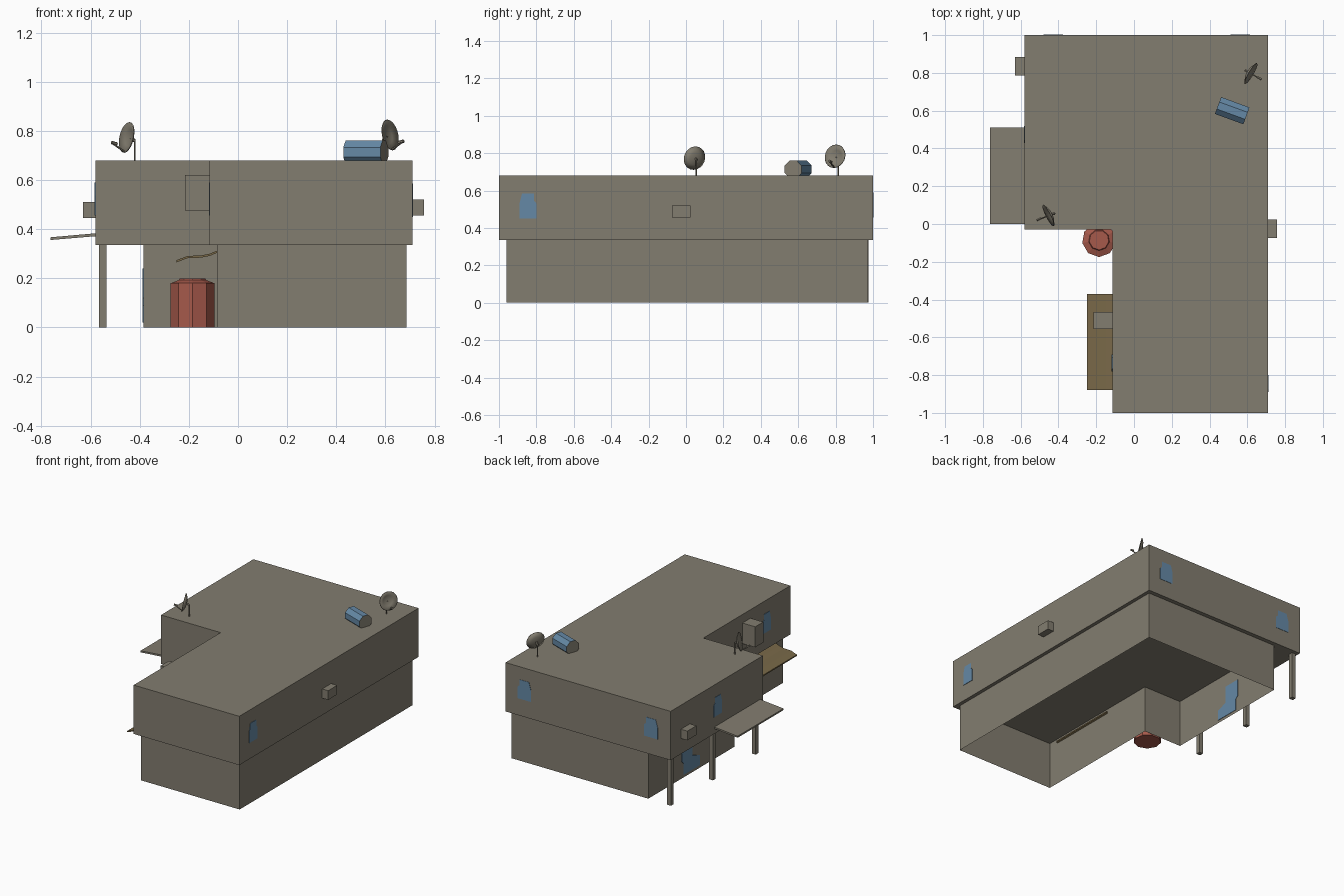
import bpy, bmesh, math
from mathutils import Vector, Matrix

if "Cube" in bpy.data.objects:
    bpy.data.objects.remove(bpy.data.objects["Cube"])


def mat(name, rgb):
    m = bpy.data.materials.new(name)
    m.diffuse_color = (*rgb, 1)
    m.use_nodes = True
    m.node_tree.nodes["Principled BSDF"].inputs["Base Color"].default_value = m.diffuse_color
    return m


GREY = mat("plaster grey", (0.225, 0.205, 0.16))
BLUE = mat("window blue", (0.13, 0.25, 0.38))
RED = mat("clay red", (0.38, 0.10, 0.07))
WOOD = mat("awning brown", (0.19, 0.14, 0.065))


def finish(bm, name, *mats):
    bmesh.ops.recalc_face_normals(bm, faces=bm.faces)
    me = bpy.data.meshes.new(name)
    bm.to_mesh(me)
    bm.free()
    for m in mats:
        me.materials.append(m)
    ob = bpy.data.objects.new(name, me)
    bpy.context.collection.objects.link(ob)
    return ob


def prism(name, pts, offset, m, caps=True):
    """Extrude a 3D outline along an offset vector."""
    bm = bmesh.new()
    off = Vector(offset)
    a = [bm.verts.new(p) for p in pts]
    b = [bm.verts.new(Vector(p) + off) for p in pts]
    n = len(a)
    for i in range(n):
        j = (i + 1) % n
        bm.faces.new((a[i], a[j], b[j], b[i]))
    if caps:
        bm.faces.new(a)
        bm.faces.new(b)
    return finish(bm, name, m)


def box(name, x0, x1, y0, y1, z0, z1, m=GREY):
    pts = [(x0, y0, z0), (x1, y0, z0), (x1, y1, z0), (x0, y1, z0)]
    return prism(name, pts, (0, 0, z1 - z0), m)


def ell(x0, xi, x1, y0, yi, y1, z):
    return [(xi, y0, z), (x1, y0, z), (x1, y1, z), (x0, y1, z), (x0, yi, z), (xi, yi, z)]


def rod(name, p, q, r, m=GREY, n=6):
    p, q = Vector(p), Vector(q)
    bm = bmesh.new()
    bmesh.ops.create_cone(bm, cap_ends=True, segments=n, radius1=r, radius2=r, depth=(q - p).length)
    rot = (q - p).to_track_quat('Z', 'Y').to_matrix().to_4x4()
    bm.transform(Matrix.Translation((p + q) / 2) @ rot)
    return finish(bm, name, m)


def lathe(bm, profile, n, phase=0):
    rings = [[bm.verts.new((r * math.cos(phase + 2 * math.pi * i / n),
                            r * math.sin(phase + 2 * math.pi * i / n), z)) for i in range(n)]
             for r, z in profile]
    for a, b in zip(rings, rings[1:]):
        for i in range(n):
            j = (i + 1) % n
            bm.faces.new((a[i], a[j], b[j], b[i]))
    bm.faces.new(rings[0])
    bm.faces.new(rings[-1])


# Two storeys: open-bottomed ground floor and overhanging upper floor
prism("lower_storey", ell(-0.385, -0.085, 0.685, -0.96, 0.01, 0.97, 0), (0, 0, 0.335), GREY, caps=False)
prism("upper_storey", ell(-0.58, -0.115, 0.71, -1, -0.03, 1, 0.335), (0, 0, 0.345), GREY)

# Posts under the overhang
for i, y in enumerate((0.96, 0.49, 0.015)):
    box(f"post_{i}", -0.565, -0.535, y - 0.015, y + 0.015, 0, 0.335)

# Wall boxes
box("wall_unit_left", -0.63, -0.57, 0.785, 0.885, 0.445, 0.51)
box("wall_unit_right", 0.70, 0.757, -0.075, 0.025, 0.455, 0.52)
box("wall_cabinet", -0.215, -0.11, -0.555, -0.465, 0.475, 0.62)

# Sloping canopy on the left, wavy awning by the entrance
prism("left_canopy", [(-0.762, 0, 0.356), (-0.57, 0, 0.372), (-0.57, 0, 0.384), (-0.762, 0, 0.367)],
      (0, 0.512, 0), GREY)
wave = [(-0.25, 0.265), (-0.205, 0.282), (-0.15, 0.284), (-0.115, 0.291), (-0.075, 0.308)]
prism("entrance_awning", [(x, -0.88, z) for x, z in wave] + [(x, -0.88, z + 0.009) for x, z in wave[::-1]],
      (0, 0.51, 0), WOOD)


# Windows: thin plates with a narrower top, u runs along the wall
def window(name, axis, d, u0, u1, z0, z1, step=0.015):
    s, zm = (u1 - u0) * 0.15, z0 + (z1 - z0) * 0.6
    outline = [(u0, z0), (u1, z0), (u1, zm), (u1 - s, zm + step), (u1 - s, z1), (u0 + s, z1), (u0, zm)]
    plate(name, axis, d, outline)


def plate(name, axis, d, outline):
    t = 0.003
    if axis == 'x':
        prism(name, [(d - t, u, z) for u, z in outline], (2 * t, 0, 0), BLUE)
    else:
        prism(name, [(u, d - t, z) for u, z in outline], (0, 2 * t, 0), BLUE)


window("window_right", 'x', 0.71, -0.89, -0.80, 0.45, 0.585)
window("window_back_a", 'y', 1.0 - 0.001, 0.51, 0.615, 0.455, 0.59)
window("window_back_b", 'y', 1.0 - 0.001, -0.48, -0.375, 0.455, 0.59)
window("window_left", 'x', -0.58, 0.43, 0.52, 0.455, 0.59)
window("window_entrance", 'x', -0.115, -0.78, -0.69, 0.455, 0.59)
plate("window_lower", 'x', -0.385, [(0.40, 0.02), (0.58, 0.02), (0.58, 0.1), (0.60, 0.12), (0.60, 0.24),
                                    (0.48, 0.24), (0.48, 0.12), (0.40, 0.09)])

# Nine-sided barrel
bm = bmesh.new()
lathe(bm, [(0.09, 0), (0.09, 0.18), (0.056, 0.193), (0.052, 0.2)], 9, -math.pi / 2)
bm.transform(Matrix.Translation((-0.185, -0.085, 0)))
finish(bm, "barrel", RED)

# Eight-sided roof tank lying down, with grey ends
bm = bmesh.new()
lathe(bm, [(0.0515, -0.08), (0.0515, 0.08)], 8, math.pi / 8)
for f in bm.faces:
    f.material_index = 1 if len(f.verts) > 4 else 0
bm.transform(Matrix.Translation((0.52, 0.60, 0.713)) @ Matrix.Rotation(math.radians(-20), 4, 'Z')
             @ Matrix.Rotation(math.pi / 2, 4, 'Y'))
finish(bm, "roof_tank", BLUE, GREY)


# Satellite dishes: shallow bowl, pole, feed arm
def dish(name, centre, facing, pole, feed):
    c, f = Vector(centre), Vector(facing).normalized()
    bm = bmesh.new()
    lathe(bm, [(0.01, -0.012), (0.035, -0.008), (0.064, 0.006), (0.062, 0.009), (0.034, -0.004), (0.01, -0.008)], 20)
    bm.transform(Matrix.Translation(c) @ f.to_track_quat('Z', 'Y').to_matrix().to_4x4())
    ob = finish(bm, name + "_bowl", GREY)
    for p in ob.data.polygons:
        p.use_smooth = True
    x, y = pole
    rod(name + "_pole", (x, y, 0.675), (x, y, 0.765), 0.004)
    rod(name + "_bracket", (x, y, 0.76), c - f * 0.01, 0.007)
    low = c + f.to_track_quat('Z', 'Y') @ Vector((0, -0.06, 0.004))
    feed = Vector(feed)
    rod(name + "_arm", low, feed, 0.004)
    out = (feed - low).normalized()
    rod(name + "_feed", feed - f * 0.018 + Vector((0, 0, 0.002)), feed + out * 0.008, 0.007)


dish("dish_left", (-0.447, 0.048, 0.772), (-0.89, -0.45, 0.2), (-0.42, 0.055), (-0.508, 0.022, 0.748))
dish("dish_right", (0.613, 0.80, 0.782), (0.86, -0.51, 0.2), (0.59, 0.813), (0.668, 0.769, 0.754))
